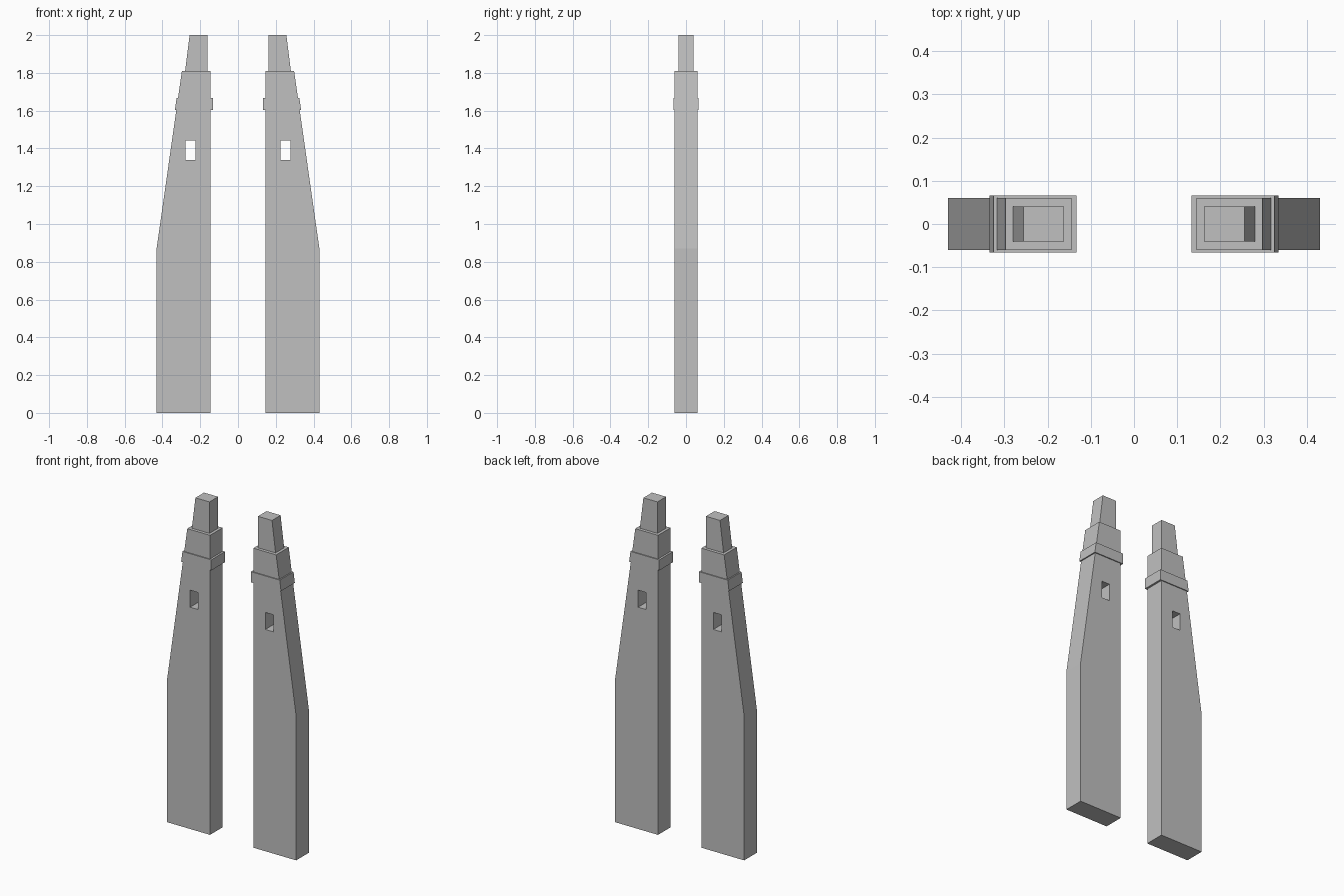
import bpy
import bmesh

default = bpy.data.objects.get("Cube")
if default:
    bpy.data.objects.remove(default, do_unlink=True)

# Single stone colour
stone = bpy.data.materials.new("grey stone")
stone.use_nodes = True
GREY = (0.53, 0.53, 0.53, 1)
stone.diffuse_color = GREY
stone.node_tree.nodes["Principled BSDF"].inputs["Base Color"].default_value = GREY


def prism(name, outline, half_depth, side):
    """Extrude an x-z outline along y; side is +1 (left) or -1 (right)."""
    bm = bmesh.new()
    face = bm.faces.new([bm.verts.new((side * x, -half_depth, z)) for x, z in outline])
    new = bmesh.ops.extrude_face_region(bm, geom=[face])["geom"]
    verts = [v for v in new if isinstance(v, bmesh.types.BMVert)]
    bmesh.ops.translate(bm, verts=verts, vec=(0, 2 * half_depth, 0))
    bmesh.ops.recalc_face_normals(bm, faces=bm.faces)
    mesh = bpy.data.meshes.new(name)
    bm.to_mesh(mesh)
    bm.free()
    mesh.materials.append(stone)
    obj = bpy.data.objects.new(name, mesh)
    bpy.context.collection.objects.link(obj)
    return obj


def cut(target, cutter):
    """Cut one solid out of another and discard the cutter."""
    mod = target.modifiers.new("opening", "BOOLEAN")
    mod.operation = "DIFFERENCE"
    mod.solver = "EXACT"
    mod.object = cutter
    bpy.context.view_layer.objects.active = target
    bpy.ops.object.modifier_apply(modifier=mod.name)
    bpy.data.objects.remove(cutter, do_unlink=True)


for label, side in (("left", 1), ("right", -1)):
    # Tall shaft, tapering on its outer edge, with a window through it
    shaft = prism(label + "_tower_shaft",
                  [(0.145, 0), (0.431, 0), (0.431, 0.87), (0.297, 1.81), (0.145, 1.81)],
                  0.06, side)
    window = prism(label + "_window_cutter",
                   [(0.225, 1.34), (0.278, 1.34), (0.278, 1.443), (0.225, 1.443)],
                   0.2, side)
    cut(shaft, window)

    # Projecting band around the shaft
    prism(label + "_tower_band",
          [(0.133, 1.603), (0.334, 1.603), (0.325, 1.667), (0.133, 1.667)], 0.066, side)

    # Narrow top block
    prism(label + "_tower_top",
          [(0.162, 1.81), (0.28, 1.81), (0.256, 2), (0.162, 2)], 0.041, side)
